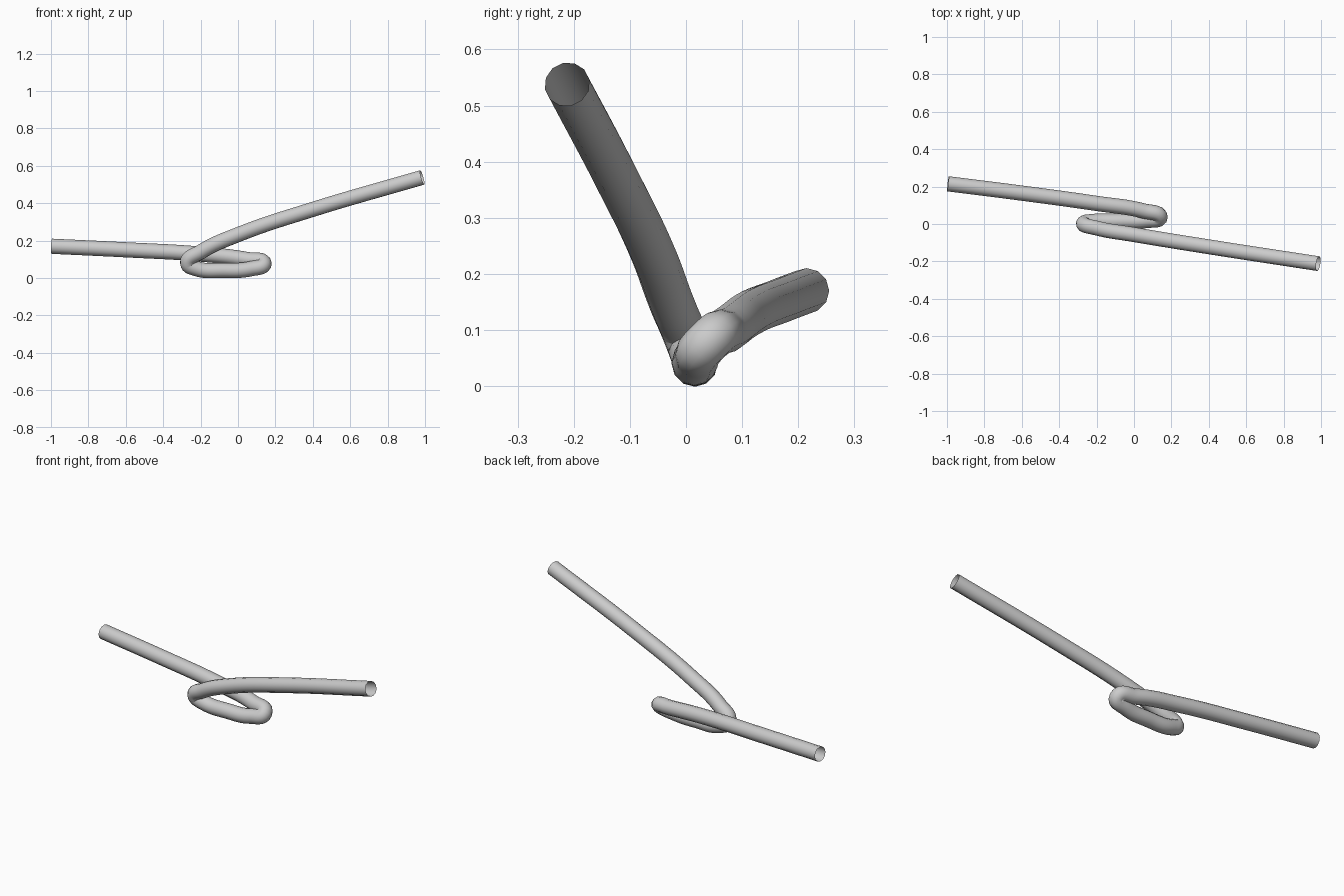
import bpy

if "Cube" in bpy.data.objects:
    bpy.data.objects.remove(bpy.data.objects["Cube"])

# Centre line of the looped tube: left end, right bend, back pass, left bend, right end
path = [
    (-0.995, 0.215, 0.170),
    (-0.60, 0.165, 0.151),
    (-0.20, 0.110, 0.128),
    (0.05, 0.070, 0.099),
    (0.14, 0.037, 0.077),
    (0.07, 0.019, 0.050),
    (-0.08, 0.015, 0.041),
    (-0.225, 0.013, 0.051),
    (-0.27, 0.003, 0.080),
    (-0.20, -0.022, 0.139),
    (0.0, -0.057, 0.232),
    (0.40, -0.122, 0.367),
    (0.985, -0.212, 0.538),
]

curve = bpy.data.curves.new("looped_tube", 'CURVE')
curve.dimensions = '3D'
curve.twist_mode = 'MINIMUM'
curve.resolution_u = 8
curve.bevel_depth = 0.0405      # tube radius
curve.bevel_resolution = 4      # 12-sided cross-section
curve.use_fill_caps = False     # open ends

spline = curve.splines.new('BEZIER')
spline.bezier_points.add(len(path) - 1)
for point, co in zip(spline.bezier_points, path):
    point.co = co
    point.handle_left_type = point.handle_right_type = 'AUTO'

tube = bpy.data.objects.new("looped_tube", curve)
bpy.context.collection.objects.link(tube)

# Turn into a smooth mesh
bpy.context.view_layer.objects.active = tube
tube.select_set(True)
bpy.ops.object.convert(target='MESH')
bpy.ops.object.shade_smooth()
